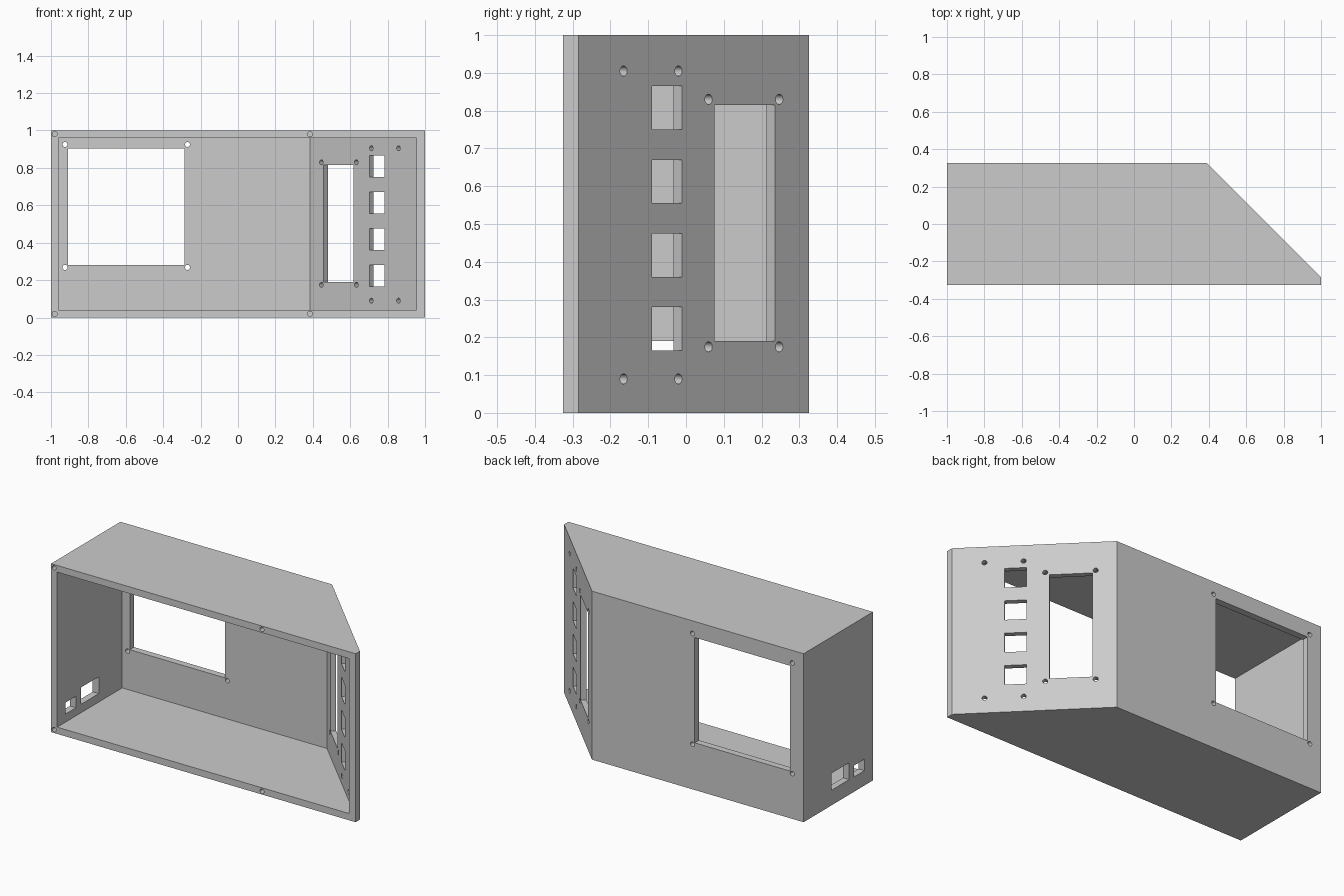
import bpy, bmesh, math
from mathutils import Matrix

cube = bpy.data.objects.get("Cube")
if cube:
    bpy.data.objects.remove(cube, do_unlink=True)

grey = bpy.data.materials.new("light grey plastic")
grey.use_nodes = True
GREY = (0.6, 0.6, 0.6, 1)
grey.diffuse_color = GREY
grey.node_tree.nodes["Principled BSDF"].inputs["Base Color"].default_value = GREY


def finish(bm, name):
    bmesh.ops.recalc_face_normals(bm, faces=bm.faces)
    mesh = bpy.data.meshes.new(name)
    bm.to_mesh(mesh)
    bm.free()
    mesh.materials.append(grey)
    obj = bpy.data.objects.new(name, mesh)
    bpy.context.collection.objects.link(obj)
    return obj


def prism(name, outline, z0, z1):
    """Extrude a plan outline upwards."""
    bm = bmesh.new()
    base = bm.faces.new([bm.verts.new((x, y, z0)) for x, y in outline])
    top = bmesh.ops.extrude_face_region(bm, geom=[base])["geom"]
    bmesh.ops.translate(bm, vec=(0, 0, z1 - z0),
                        verts=[v for v in top if isinstance(v, bmesh.types.BMVert)])
    return finish(bm, name)


def cut(target, cutter):
    mod = target.modifiers.new("cut", 'BOOLEAN')
    mod.operation, mod.solver, mod.object = 'DIFFERENCE', 'EXACT', cutter
    bpy.context.view_layer.objects.active = target
    bpy.ops.object.modifier_apply(modifier=mod.name)
    bpy.data.objects.remove(cutter, do_unlink=True)


# Outer body and the cavity open at the front
shell = prism("enclosure_shell",
              [(-1, -.325), (1, -.325), (1, -.285), (.39, .325), (-1, .325)], 0, 1)
cavity = prism("cavity_cutter",
               [(-.96, -.5), (.955, -.5), (.955, -.285), (.385, .285), (-.96, .285)],
               .04, .96)
cut(shell, cavity)

# Openings: local x points out of the wall, z is up
holes = bmesh.new()


def frame(x, y, z, degrees):
    return Matrix.Translation((x, y, z)) @ Matrix.Rotation(math.radians(degrees), 4, 'Z')


def slot(x, y, z, degrees, width, height):
    size = Matrix.Diagonal((.12, width, height, 1))
    bmesh.ops.create_cube(holes, size=1, matrix=frame(x, y, z, degrees) @ size)


def screw_hole(x, y, z, degrees, depth=.12):
    bmesh.ops.create_cone(holes, cap_ends=True, segments=20, radius1=.0135,
                          radius2=.0135, depth=depth,
                          matrix=frame(x, y, z, degrees) @ Matrix.Rotation(math.pi / 2, 4, 'Y'))


def slope_x(y):
    return .715 - y


# Back window with its corner holes
slot(-.5975, .325, .5925, 90, .625, .625)
for x in (-.925, -.27):
    for z in (.268, .925):
        screw_hole(x, .325, z, 90)

# Sloped panel: tall display opening, four square ports, screw holes
ROOT2 = math.sqrt(2)
slot(slope_x(.155), .155, .5025, 45, .16 * ROOT2, .625)
for i in range(4):
    slot(slope_x(-.05), -.05, .2225 + .195 * i, 45, .08 * ROOT2, .115)
for y, low, high in ((-.165, .09, .905), (-.02, .09, .905),
                     (.06, .175, .83), (.247, .175, .83)):
    for z in (low, high):
        screw_hole(slope_x(y), y, z, 45)

# Side sockets near the bottom
slot(-1, -.018, .14, 180, .167, .1)
slot(-1, -.197, .122, 180, .097, .068)

# Blind screw holes in the front rim
for x in (-.98, .385):
    for z in (.02, .98):
        screw_hole(x, -.325, z, -90, .2)

cut(shell, finish(holes, "hole_cutter"))

# Keep the walls flat and the small holes round
bpy.ops.object.select_all(action='DESELECT')
shell.select_set(True)
bpy.context.view_layer.objects.active = shell
bpy.ops.object.shade_smooth_by_angle(angle=math.radians(30))
